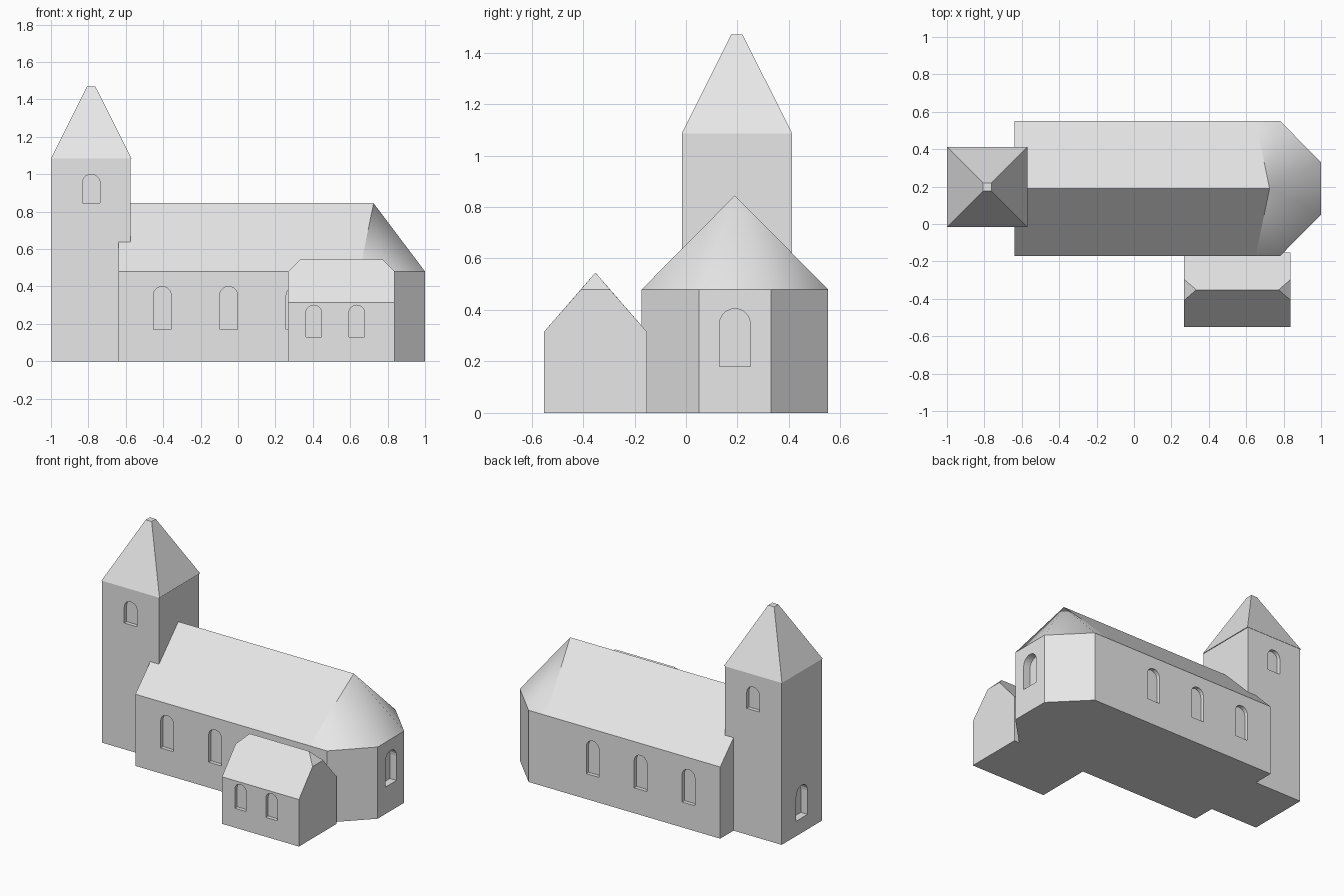
import bpy, bmesh, math
from mathutils import Vector, Matrix

if "Cube" in bpy.data.objects:
    bpy.data.objects.remove(bpy.data.objects["Cube"])

stone = bpy.data.materials.new("light_grey_stone")
stone.diffuse_color = (0.8, 0.8, 0.8, 1)
stone.use_nodes = True
stone.node_tree.nodes["Principled BSDF"].inputs["Base Color"].default_value = stone.diffuse_color


def finish(bm, name):
    bmesh.ops.recalc_face_normals(bm, faces=bm.faces)
    mesh = bpy.data.meshes.new(name)
    bm.to_mesh(mesh)
    bm.free()
    mesh.materials.append(stone)
    obj = bpy.data.objects.new(name, mesh)
    bpy.context.collection.objects.link(obj)
    return obj


def solid(name, points):
    """Closed convex block around the given corner points."""
    bm = bmesh.new()
    for p in points:
        bm.verts.new(p)
    bmesh.ops.convex_hull(bm, input=bm.verts)
    bmesh.ops.dissolve_limit(bm, angle_limit=0.01, verts=bm.verts, edges=bm.edges)
    return finish(bm, name)


def box_points(x0, x1, y0, y1, z0, z1):
    return [(x, y, z) for x in (x0, x1) for y in (y0, y1) for z in (z0, z1)]


def cut_windows(body, windows, depth):
    """Recess arched windows: (x, y, bottom, top, width, angle of wall normal from -y)."""
    bm = bmesh.new()
    for x, y, z0, z1, width, turn in windows:
        r = width / 2
        arch = [(r * math.cos(math.pi * i / 10), z1 - r + r * math.sin(math.pi * i / 10))
                for i in range(11)]
        outline = [(-r, z0), (r, z0)] + arch
        place = Matrix.Translation((x, y, 0)) @ Matrix.Rotation(math.radians(turn), 4, 'Z')
        front, back = [[bm.verts.new(place @ Vector((u, d, v))) for u, v in outline]
                       for d in (-0.05, depth)]
        bm.faces.new(front)
        bm.faces.new(back[::-1])
        n = len(outline)
        for i in range(n):
            j = (i + 1) % n
            bm.faces.new((front[i], back[i], back[j], front[j]))
    cutter = finish(bm, body.name + "_window_cutter")
    cutter.hide_render = True
    cutter.hide_viewport = True
    cutter.display_type = 'WIRE'
    mod = body.modifiers.new("windows", 'BOOLEAN')
    mod.operation = 'DIFFERENCE'
    mod.solver = 'EXACT'
    mod.object = cutter


# Main dimensions
MID, HALF = 0.19, 0.362
Y0, Y1 = MID - HALF, MID + HALF
WEST, JOIN, BEND, EAST = -0.64, 0.65, 0.78, 1.0
EAVE, RIDGE, APEX_X = 0.48, 0.845, 0.725

# Nave walls with the three-sided east end
plan = [(WEST, Y0), (BEND, Y0), (EAST, MID - 0.14), (EAST, MID + 0.14), (BEND, Y1), (WEST, Y1)]
nave = solid("nave_walls", [(x, y, z) for x, y in plan for z in (0, EAVE)])
side = [(x, y, 0.17, 0.40, 0.095, turn)
        for x in (-0.405, -0.05, 0.305) for y, turn in ((Y0, 0), (Y1, 180))]
cut_windows(nave, side, 0.025)
cut_windows(nave, [(EAST, MID, 0.18, 0.405, 0.12, 90)], 0.05)

# Nave gable roof
apex = (APEX_X, MID, RIDGE)
solid("nave_roof", [(WEST, Y0, EAVE), (WEST, Y1, EAVE), (WEST, MID, RIDGE),
                    (JOIN, Y0, EAVE), (JOIN, Y1, EAVE), apex])

# Rounded-looking apse roof
apse = solid("apse_roof", [(JOIN, Y0, EAVE), (JOIN, Y1, EAVE), apex]
             + [(x, y, EAVE) for x, y in plan[1:5]])
bpy.context.view_layer.objects.active = apse
apse.select_set(True)
bpy.ops.object.shade_smooth_by_angle(angle=math.radians(45))
apse.select_set(False)

# Tower with windows and a west doorway opening
TX, TY = -0.785, 0.198
tower = solid("tower", box_points(-0.997, -0.575, TY - 0.213, TY + 0.213, 0, 1.085))
cut_windows(tower, [(TX, TY - 0.213, 0.845, 1.0, 0.095, 0),
                    (TX, TY + 0.213, 0.845, 1.0, 0.095, 180)], 0.025)
cut_windows(tower, [(-0.997, TY, 0.10, 0.32, 0.12, -90)], 0.05)

# Truncated pyramid spire
solid("spire", [(TX + sx * r, TY + sy * r, z) for r, z in ((0.215, 1.085), (0.022, 1.47))
                for sx in (-1, 1) for sy in (-1, 1)])

# Side annex with clipped gables
AX0, AX1, AY = 0.268, 0.838, -0.352
points = box_points(AX0, AX1, AY - 0.2, AY + 0.2, 0, 0.315)
for x, inward in ((AX0, 1), (AX1, -1)):
    points += [(x, AY - 0.056, 0.48), (x, AY + 0.056, 0.48), (x + inward * 0.065, AY, 0.545)]
annex = solid("annex", points)
cut_windows(annex, [(x, AY - 0.2, 0.13, 0.30, 0.085, 0) for x in (0.405, 0.635)], 0.025)
